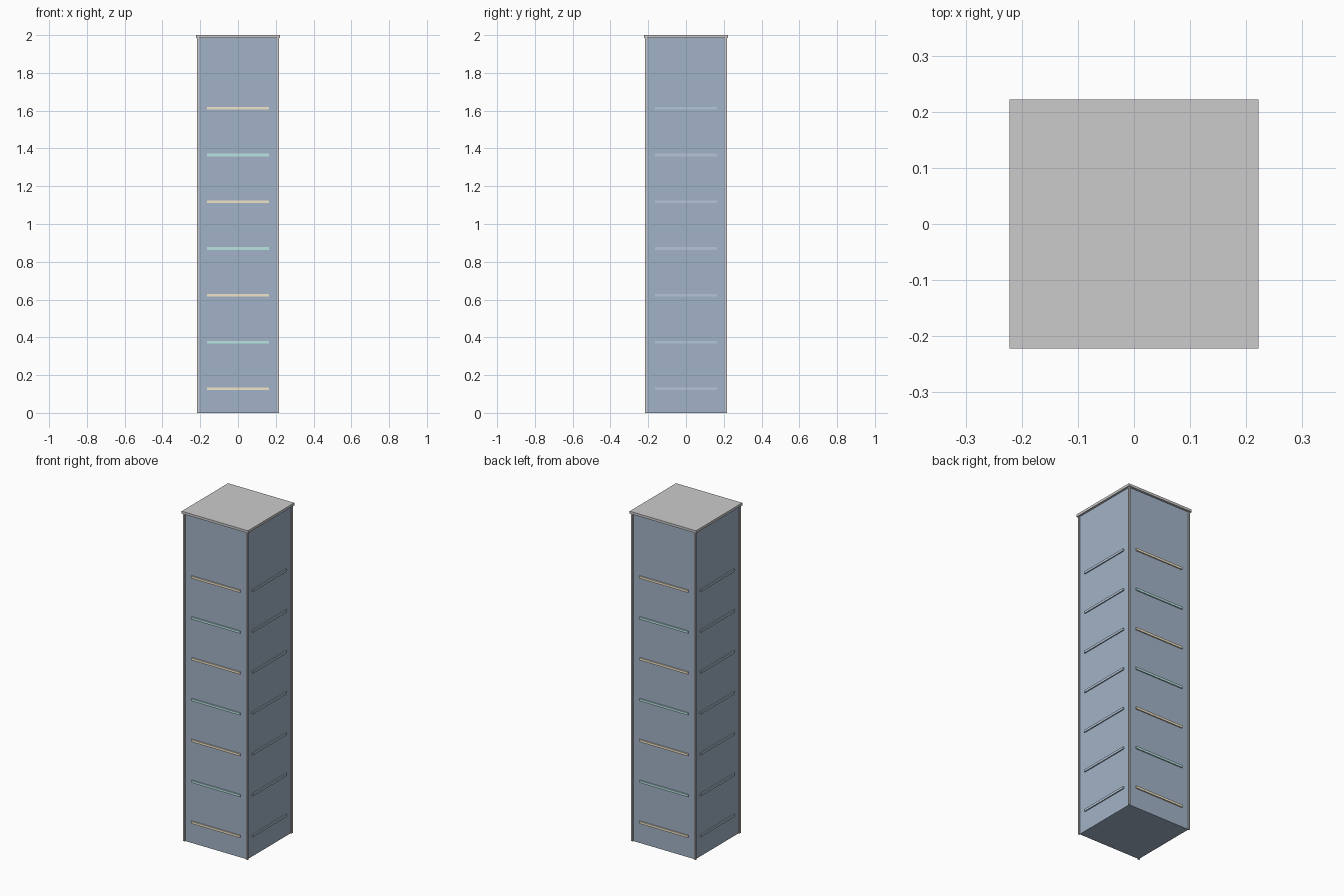
import bpy

if "Cube" in bpy.data.objects:
    bpy.data.objects.remove(bpy.data.objects["Cube"])

BODY = 0.209       # half width of the shaft
TOP = 1.985        # underside of the cap


def material(name, rgb):
    m = bpy.data.materials.new(name)
    m.diffuse_color = (*rgb, 1)
    m.use_nodes = True
    m.node_tree.nodes["Principled BSDF"].inputs["Base Color"].default_value = m.diffuse_color
    return m


def box(name, lo, hi, mat=None):
    bpy.ops.mesh.primitive_cube_add(size=1, location=[(a + b) / 2 for a, b in zip(lo, hi)])
    ob = bpy.context.object
    ob.name = name
    ob.scale = [b - a for a, b in zip(lo, hi)]
    bpy.ops.object.transform_apply(location=False, rotation=False, scale=True)
    if mat:
        ob.data.materials.append(mat)
    return ob


slate = material("slate_blue", (0.36, 0.45, 0.57))
pale_blue = material("pale_blue", (0.46, 0.56, 0.68))
amber = material("warm_cream", (0.88, 0.78, 0.58))
teal = material("teal", (0.48, 0.78, 0.76))

# Tower shaft and roof cap
box("tower_shaft", (-BODY, -BODY, 0), (BODY, BODY, TOP), slate)
box("roof_cap", (-0.222, -0.222, TOP), (0.222, 0.222, 2.0))

# Slim posts at the four corners
for sx in (-1, 1):
    for sy in (-1, 1):
        x, y = sorted((sx * 0.206, sx * 0.216)), sorted((sy * 0.206, sy * 0.216))
        box("corner_post", (x[0], y[0], 0), (x[1], y[1], TOP))

# Seven light strips on each face: coloured front and back, pale blue on the sides
HALF, THICK, OUT, SINK = 0.163, 0.007, 0.2155, 0.2
for i in range(7):
    z = 0.127 + i * 0.2477
    low, high = z - THICK, z + THICK
    for s in (-1, 1):
        a, b = sorted((s * SINK, s * OUT))
        box("face_strip", (-HALF, a, low), (HALF, b, high), teal if i % 2 else amber)
        box("side_strip", (a, -HALF, low), (b, HALF, high), pale_blue)
